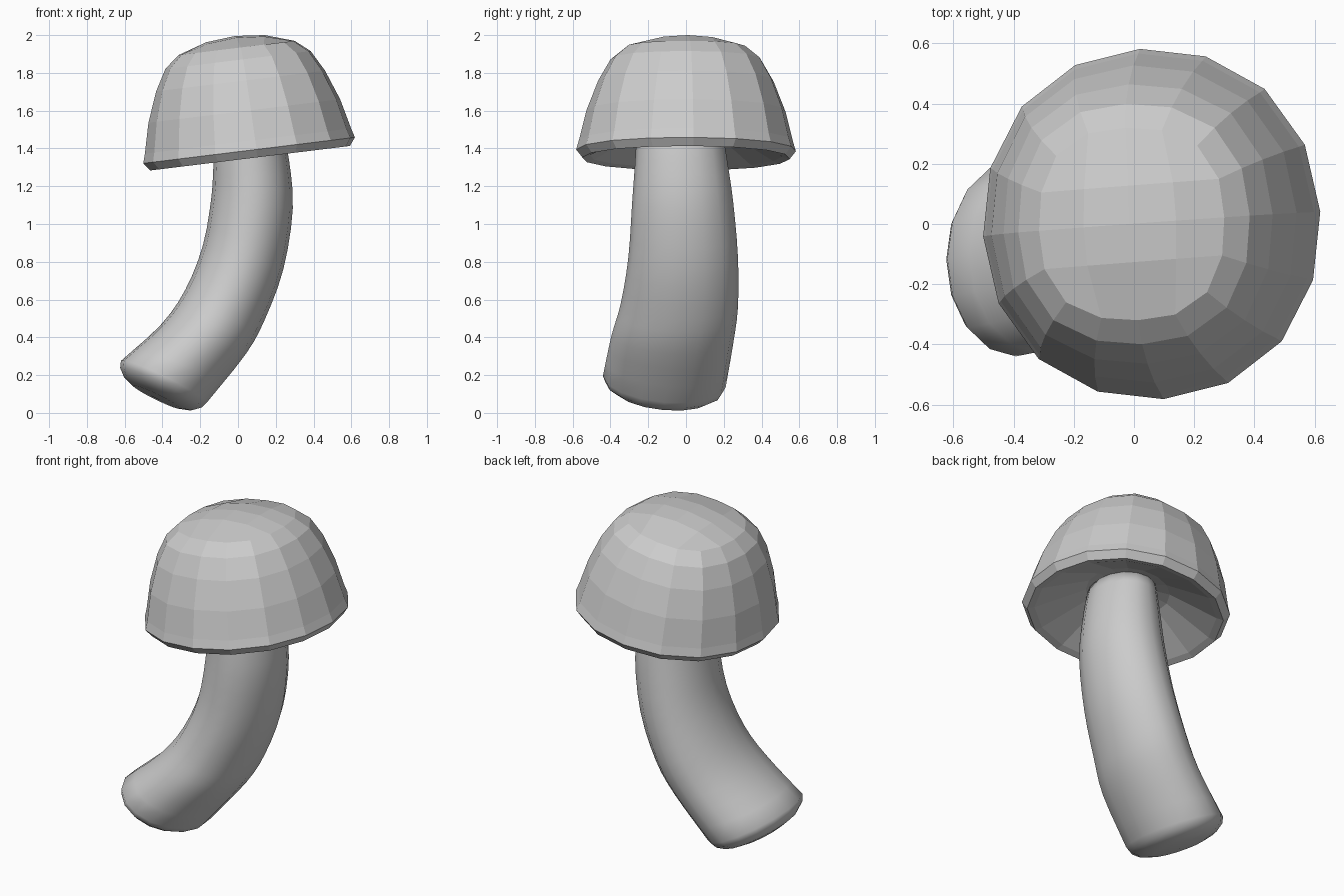
import bpy, bmesh
from math import sin, cos, radians, pi
from mathutils import Vector, Matrix

if "Cube" in bpy.data.objects:
    bpy.data.objects.remove(bpy.data.objects["Cube"])

SIDES = 16


def bridge(bm, rings):
    for a, b in zip(rings, rings[1:]):
        for i in range(SIDES):
            j = (i + 1) % SIDES
            bm.faces.new((a[i], a[j], b[j], b[i]))


def fan(bm, ring, centre):
    c = bm.verts.new(centre)
    for i in range(SIDES):
        bm.faces.new((ring[i], ring[(i + 1) % SIDES], c))


def finish(bm, name, smooth):
    bmesh.ops.recalc_face_normals(bm, faces=bm.faces)
    for f in bm.faces:
        f.smooth = smooth
    me = bpy.data.meshes.new(name)
    bm.to_mesh(me)
    bm.free()
    ob = bpy.data.objects.new(name, me)
    bpy.context.collection.objects.link(ob)
    return ob


# Cap: flat-faceted profile (radius, height, squareness), hollow below, grid on top
bm = bmesh.new()
profile = [(.24, .12, 0), (.51, -.02, .02), (.55, -.032, .02), (.583, .01, .02),
           (.568, .06, .02), (.528, .22, .03), (.465, .38, .05), (.40, .492, .06),
           (.32, .556, .08)]
rings = []
for r, z, q in profile:
    ring = []
    for k in range(SIDES):
        a = radians(4) + 2 * pi * k / SIDES
        rr = r * (1 + q * sin(2 * a) ** 2)
        ring.append(bm.verts.new((.97 * rr * cos(a), rr * sin(a), z)))
    rings.append(ring)
bridge(bm, rings)
fan(bm, rings[0], (0, 0, .17))

top = rings[-1]
grid = []
for j in range(5):
    left, right = top[10 - j], top[(14 + j) % SIDES]
    if j == 0:
        row = [top[10 + i] for i in range(5)]
    elif j == 4:
        row = [top[6 - i] for i in range(5)]
    else:
        row = [left]
        for i in (1, 2, 3):
            p = left.co.lerp(right.co, i / 4)
            p.z = .556 + .064 * (1 - (p.x ** 2 + p.y ** 2) / .33 ** 2)
            row.append(bm.verts.new(p))
        row.append(right)
    grid.append(row)
for a, b in zip(grid, grid[1:]):
    for i in range(4):
        bm.faces.new((a[i], a[i + 1], b[i + 1], b[i]))
bm.transform(Matrix.Translation((.06, 0, 1.38)) @ Matrix.Rotation(radians(-7), 4, 'Y'))
finish(bm, "mushroom_cap", False)

# Stem: bent elliptical tube; left x,z, right x,z, front y, back y, front lift
sections = [
    (-.62, .275, -.165, .055, -.44, .21, .03),
    (-.41, .465, .04, .31, -.395, .25, .02),
    (-.28, .65, .14, .49, -.345, .275, .01),
    (-.185, .89, .24, .76, -.305, .275, 0),
    (-.14, 1.15, .29, 1.08, -.285, .25, 0),
    (-.13, 1.31, .27, 1.34, -.27, .22, 0),
    (-.11, 1.50, .23, 1.53, -.26, .19, 0),
]
bm = bmesh.new()


def smooth_path(keys, steps):
    """Catmull-Rom interpolation of the section table."""
    pts = [Vector(k) for k in keys]
    pts = [2 * pts[0] - pts[1]] + pts + [2 * pts[-1] - pts[-2]]
    result = []
    for a, b, c, d in zip(pts, pts[1:], pts[2:], pts[3:]):
        for s in range(steps):
            t = s / steps
            result.append(.5 * (2 * b + (c - a) * t + (2 * a - 5 * b + 4 * c - d) * t ** 2
                                + (3 * b - a - 3 * c + d) * t ** 3))
    return result + [pts[-2]]


def frame(s):
    lx, lz, rx, rz, yf, yb, lift = s
    c = Vector(((lx + rx) / 2, (yf + yb) / 2, (lz + rz) / 2))
    u = Vector(((rx - lx) / 2, 0, (rz - lz) / 2))
    v = Vector((0, (yb - yf) / 2, -lift))
    return c, u, v


def oval(c, u, v):
    angles = [2 * pi * k / SIDES for k in range(SIDES)]
    return [bm.verts.new(c + u * cos(a) + v * sin(a)) for a in angles]


# Domed lower end, then the tube itself
path = smooth_path(sections, 3)
c, u, v = frame(path[0])
out = -u.cross(v).normalized()
rings = [oval(c + out * d, u * k, v * k) for k, d in ((.55, .09), (.80, .069), (.95, .035))]
rings += [oval(*frame(s)) for s in path]
bridge(bm, rings)
fan(bm, rings[0], c + out * .097)
fan(bm, rings[-1], frame(path[-1])[0])
finish(bm, "mushroom_stem", True)
